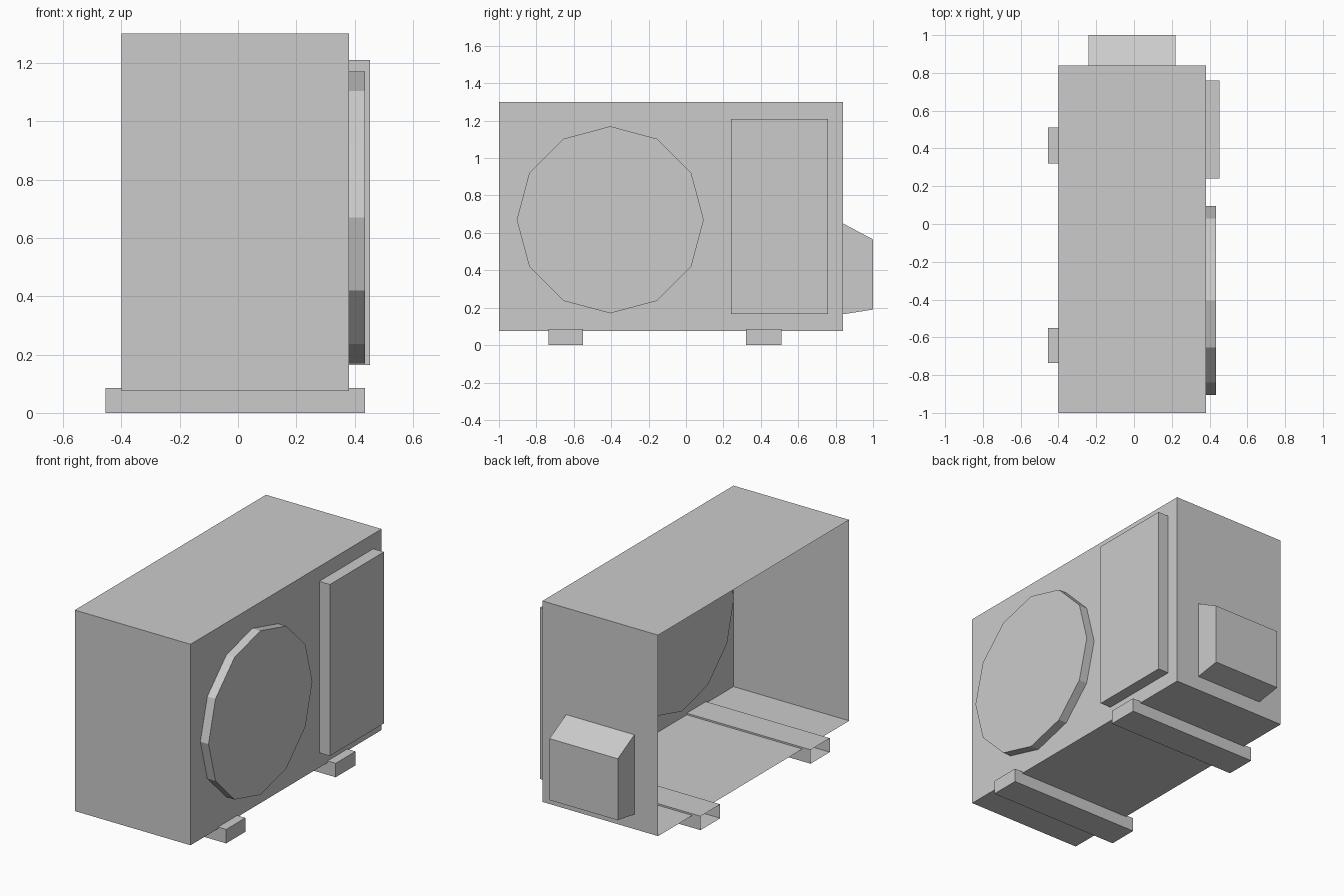
import bpy
import bmesh
import math
from mathutils import Matrix, Vector

cube = bpy.data.objects.get("Cube")
if cube:
    bpy.data.objects.remove(cube, do_unlink=True)

GREY = (0.6, 0.6, 0.6, 1.0)
grey = bpy.data.materials.new("light grey metal")
grey.use_nodes = True
grey.diffuse_color = GREY
grey.node_tree.nodes["Principled BSDF"].inputs["Base Color"].default_value = GREY


def finish(name, bm):
    bmesh.ops.recalc_face_normals(bm, faces=bm.faces)
    mesh = bpy.data.meshes.new(name)
    bm.to_mesh(mesh)
    bm.free()
    mesh.materials.append(grey)
    obj = bpy.data.objects.new(name, mesh)
    bpy.context.collection.objects.link(obj)
    return obj


def box(name, low, high, open_back=False):
    """Box between two corners, optionally without its -x face."""
    low, high = Vector(low), Vector(high)
    bm = bmesh.new()
    bmesh.ops.create_cube(bm, size=1)
    bmesh.ops.scale(bm, vec=high - low, verts=bm.verts)
    bmesh.ops.translate(bm, vec=(low + high) / 2, verts=bm.verts)
    bmesh.ops.recalc_face_normals(bm, faces=bm.faces)
    if open_back:
        back = [f for f in bm.faces if f.normal.x < -0.9]
        bmesh.ops.delete(bm, geom=back, context='FACES_ONLY')
        # Normals are already outward, so skip recalculating the open shell
        mesh = bpy.data.meshes.new(name)
        bm.to_mesh(mesh)
        bm.free()
        mesh.materials.append(grey)
        obj = bpy.data.objects.new(name, mesh)
        bpy.context.collection.objects.link(obj)
        return obj
    return finish(name, bm)


# Casing, open on the wall side
box("casing", (-0.40, -1.0, 0.075), (0.38, 0.84, 1.30), open_back=True)

# Raised service panel
box("service_panel", (0.38, 0.24, 0.165), (0.452, 0.76, 1.21))

# Mounting rails, open at the wall end
for name, y0, y1 in (("front_rail", -0.735, -0.55), ("rear_rail", 0.32, 0.51)):
    box(name, (-0.455, y0, 0), (0.435, y1, 0.085), open_back=True)

# Twelve-sided fan cover, reaching through the casing wall
bm = bmesh.new()
bmesh.ops.create_cone(bm, cap_ends=True, segments=12, radius1=0.5, radius2=0.5,
                      depth=0.125,
                      matrix=Matrix.Translation((0.3725, -0.405, 0.67))
                      @ Matrix.Rotation(math.pi / 2, 4, 'Y'))
finish("fan_cover", bm)

# Pipe cover: side profile with sloping top and bottom, extruded across x
bm = bmesh.new()
profile = [(0.84, 0.165), (1.0, 0.19), (1.0, 0.565), (0.84, 0.65)]
face = bm.faces.new([bm.verts.new((-0.24, y, z)) for y, z in profile])
ext = bmesh.ops.extrude_face_region(bm, geom=[face], use_keep_orig=True)
moved = [v for v in ext["geom"] if isinstance(v, bmesh.types.BMVert)]
bmesh.ops.translate(bm, vec=(0.46, 0, 0), verts=moved)
finish("pipe_cover", bm)
